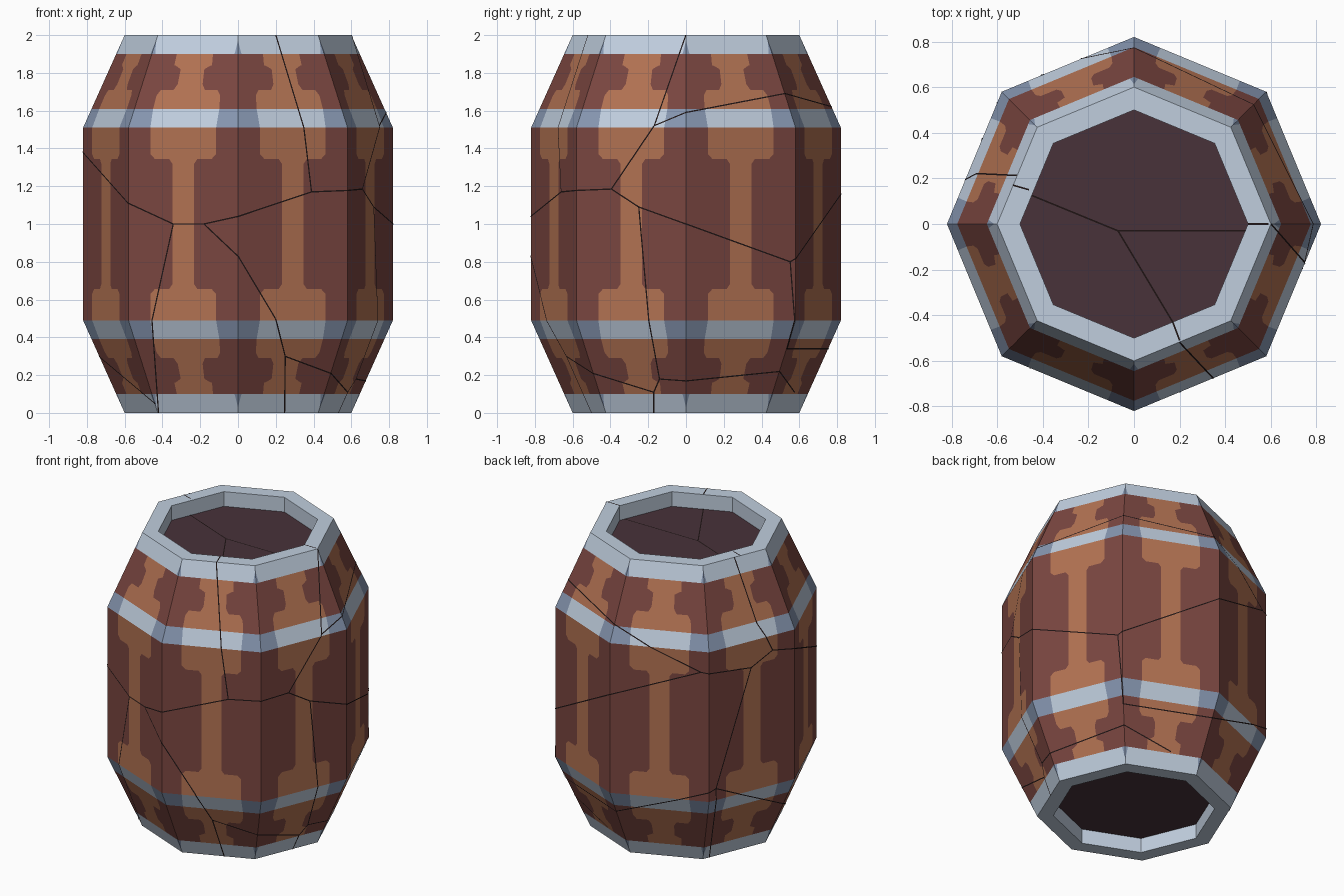
import bpy, bmesh, math
from mathutils import Vector

if "Cube" in bpy.data.objects:
    bpy.data.objects.remove(bpy.data.objects["Cube"])

def mat(name, *rgb):
    m = bpy.data.materials.new(name)
    lin = [((c / 255 + 0.055) / 1.055) ** 2.4 for c in rgb]
    m.diffuse_color = (*lin, 1)
    m.use_nodes = True
    m.node_tree.nodes["Principled BSDF"].inputs["Base Color"].default_value = m.diffuse_color
    return m

WOOD_LIGHT = mat("light wood", 178, 114, 82)
WOOD_DARK = mat("dark wood", 122, 70, 64)
METAL_LIGHT = mat("light metal", 192, 206, 222)
METAL_DARK = mat("dark metal", 134, 150, 176)
LID = mat("dark plum lid", 72, 50, 58)
CRACK = mat("crack", 30, 20, 20)

SIDES = 8
def radius(z):
    d = min(z, 2 - z)
    return 0.6 + 0.22 * min(d / 0.49, 1)

def corner(k, r, z):
    a = 2 * math.pi * k / SIDES
    return Vector((r * math.cos(a), r * math.sin(a), z))

def on_shell(u, z, facet=None):
    """Point on the faceted shell: u counts facets around, z is height."""
    k = math.floor(u) if facet is None else facet
    return corner(k, radius(z), z).lerp(corner(k + 1, radius(z), z), u - k)

def make_object(name, bm, mats):
    me = bpy.data.meshes.new(name)
    bm.to_mesh(me)
    bm.free()
    for m in mats:
        me.materials.append(m)
    ob = bpy.data.objects.new(name, me)
    bpy.context.collection.objects.link(ob)
    return ob

def quad(bm, pts, mi=0):
    f = bm.faces.new([bm.verts.new(p) for p in pts])
    f.material_index = mi

# rows of the upper half: z0, z1, half width of the light centre at z0 and z1
WOOD_ROWS = [(1.0, 1.32, .10, .10), (1.32, 1.345, .10, .13), (1.345, 1.37, .26, .30),
             (1.37, 1.51, .30, .30), (1.61, 1.68, .32, .32), (1.68, 1.71, .32, .29),
             (1.71, 1.74, .16, .13), (1.74, 1.82, .13, .13), (1.82, 1.84, .13, .20),
             (1.84, 1.90, .21, .21)]
HOOP_ROWS = [(1.51, 1.61, .30, .32)]
RIM_ROWS = [(1.90, 1.97, .46, .499), (1.97, 2.0, .499, .499)]

def shell(name, rows, mats, halves=(False, True)):
    """Facets split by row into dark side, light centre, dark side."""
    bm = bmesh.new()
    for flip in halves:
        for z0, z1, w0, w1 in rows:
            if flip:
                z0, z1, w0, w1 = 2 - z1, 2 - z0, w1, w0
            cuts0 = [0, .5 - w0, .5 + w0, 1]
            cuts1 = [0, .5 - w1, .5 + w1, 1]
            for k in range(SIDES):
                for i in range(3):
                    quad(bm, [on_shell(k + cuts0[i], z0, k), on_shell(k + cuts0[i + 1], z0, k),
                              on_shell(k + cuts1[i + 1], z1, k), on_shell(k + cuts1[i], z1, k)],
                         0 if i == 1 else 1)
    bmesh.ops.remove_doubles(bm, verts=bm.verts, dist=1e-5)
    return make_object(name, bm, mats)

shell("staves", WOOD_ROWS, [WOOD_LIGHT, WOOD_DARK])
for flip, side in ((False, "upper"), (True, "lower")):
    shell(side + "_hoop", HOOP_ROWS, [METAL_LIGHT, METAL_DARK], (flip,))
    shell(side + "_rim_band", RIM_ROWS, [METAL_LIGHT, METAL_DARK], (flip,))

    # flat rim ring with inner wall, and the recessed lid
    z, zi = (0, 0.1) if flip else (2, 1.9)
    ring = bmesh.new()
    for k in range(SIDES):
        for (ra, za), (rb, zb) in (((.6, z), (.5, z)), ((.5, z), (.5, zi))):
            pts = [corner(k, ra, za), corner(k + 1, ra, za), corner(k + 1, rb, zb), corner(k, rb, zb)]
            quad(ring, pts[::-1] if flip else pts)
    bmesh.ops.remove_doubles(ring, verts=ring.verts, dist=1e-5)
    make_object(side + "_rim", ring, [METAL_LIGHT])
    lid = bmesh.new()
    pts = [corner(k, .5, zi) for k in range(SIDES)]
    quad(lid, pts[::-1] if flip else pts)
    make_object(side + "_lid", lid, [LID])

# cracks: thin ribbons lying on the facets
HALF, LIFT = 0.0035, 0.002
def ribbon(bm, a, b, n):
    s = n.cross(b - a).normalized() * HALF
    o = n * LIFT
    quad(bm, [a - s + o, b - s + o, b + s + o, a + s + o])

def shell_crack(bm, path):
    for (u0, z0), (u1, z1) in zip(path, path[1:]):
        # split where the crack crosses a facet edge
        ts = {0, 1}
        if u0 != u1:
            ts |= {(k - u0) / (u1 - u0) for k in range(12)}
        if z0 != z1:
            ts |= {(z - z0) / (z1 - z0) for z in (.49, 1.51)}
        ts = sorted(t for t in ts if 0 <= t <= 1)
        for t0, t1 in zip(ts, ts[1:]):
            if t1 - t0 < 1e-4:
                continue
            at = lambda t: (u0 + (u1 - u0) * t, z0 + (z1 - z0) * t)
            um, zm = at((t0 + t1) / 2)
            k = math.floor(um)
            across = corner(k + 1, 1, 0) - corner(k, 1, 0)
            n = across.cross(on_shell(um, zm + .001, k) - on_shell(um, zm - .001, k)).normalized()
            ribbon(bm, on_shell(*at(t0), k), on_shell(*at(t1), k), n)

cracks = bmesh.new()
for path in (
    [(4, 1.38), (5, 1.11), (5.41, 1), (5.69, 1), (6, 1.04), (6.67, 1.17), (7.32, 1.185),
     (7.57, 1.09), (8, 1), (8.95, .8), (10, 1.16), (10.92, 1.37), (11.49, 1.33), (11.74, 1.41), (12, 1.38)],
    [(5.41, 1), (5.22, .5), (5.01, 0)],
    [(5.69, 1), (6, .83), (6.34, .5), (6.48, .3), (6.58, 0)],
    [(6.48, .3), (7, .21), (7.63, .11), (7.6, 0)],
    [(7.63, .11), (7.71, .18), (7.66, .5), (7.57, 1.09)],
    [(7.71, .18), (8, .17), (9, .22), (9.6, .11)],
    [(8.95, .8), (8.99, .5), (9, .34), (10, .34), (11.08, .57)],
    [(6.67, 1.17), (6.6, 1.51), (6.47, 2)],
    [(7.32, 1.185), (7.71, 1.52), (8, 2)],
    [(7.71, 1.52), (8, 1.59), (9, 1.69), (10, 1.62), (10.92, 1.37)],
    [(3.74, 1.41), (3.6, 1.6), (3.5, 2)],
    [(3.49, 1.33), (3.08, .57), (3.1, 0)],
    [(3.08, .57), (4, .3), (5.01, .05)],
):
    shell_crack(cracks, path)
# cracks across the lid and rim
for z, path in ((1.9, [(-.46, .13), (-.07, -.03), (.49, -.03)]), (1.9, [(-.07, -.03), (.17, -.43)]),
                (2, [(-.46, .15), (-.53, .17)]), (2, [(.5, 0), (.59, 0)]), (2, [(.17, -.43), (.2, -.51)])):
    for a, b in zip(path, path[1:]):
        ribbon(cracks, Vector((*a, z)), Vector((*b, z)), Vector((0, 0, 1)))
make_object("cracks", cracks, [CRACK])
